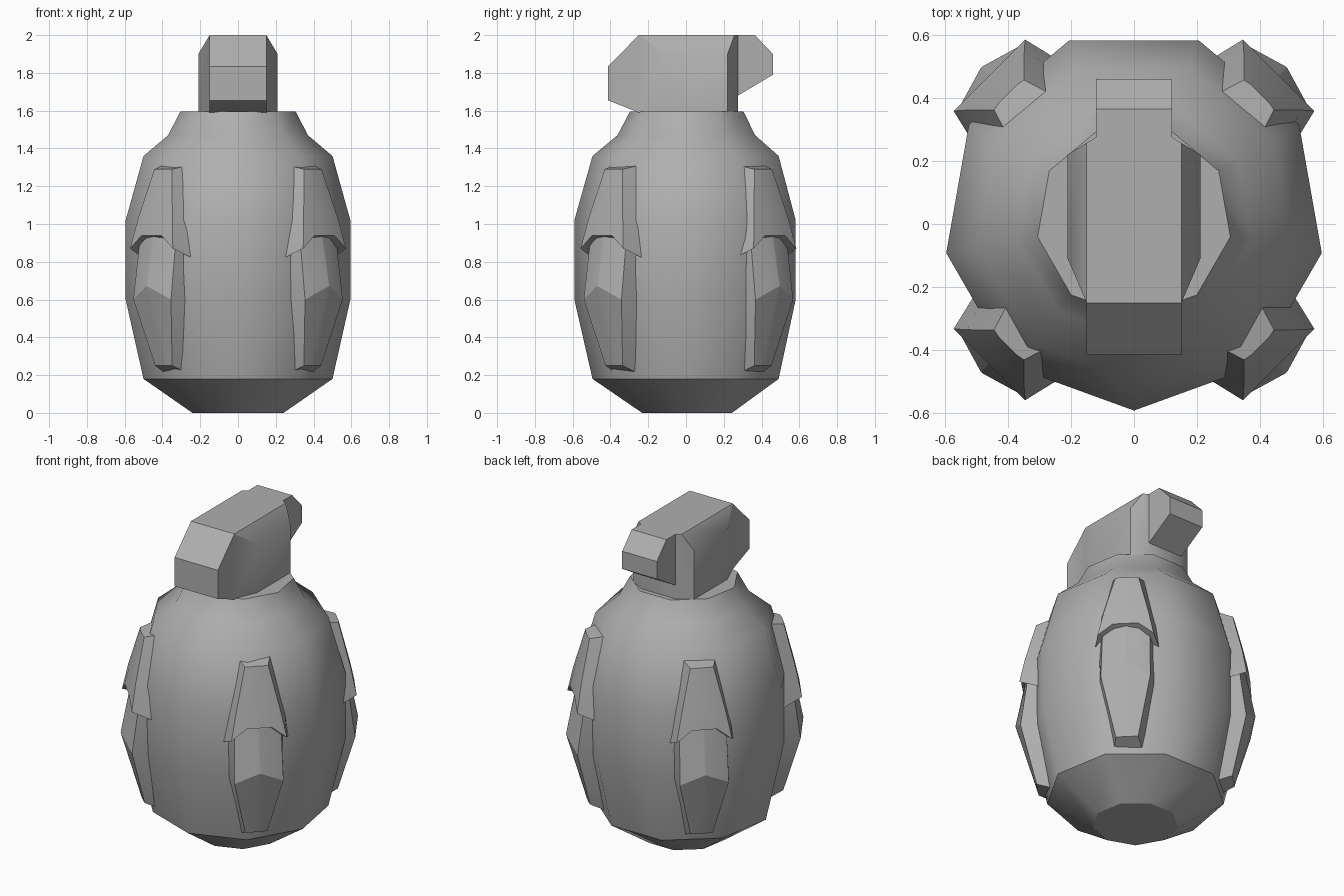
import bpy, bmesh, math
from mathutils import Matrix, Vector

if "Cube" in bpy.data.objects:
    bpy.data.objects.remove(bpy.data.objects["Cube"])

CY = 0.013  # the nine-sided body is slightly off the origin
grey = bpy.data.materials.new("dark_grey")
grey.diffuse_color = (0.43, 0.43, 0.43, 1)
grey.use_nodes = True
grey.node_tree.nodes["Principled BSDF"].inputs["Base Color"].default_value = grey.diffuse_color


def finish(bm, name, angle=None):
    bmesh.ops.recalc_face_normals(bm, faces=bm.faces)
    mesh = bpy.data.meshes.new(name)
    bm.to_mesh(mesh)
    bm.free()
    mesh.materials.append(grey)
    obj = bpy.data.objects.new(name, mesh)
    bpy.context.collection.objects.link(obj)
    if angle:
        bpy.ops.object.select_all(action='DESELECT')
        obj.select_set(True)
        bpy.context.view_layer.objects.active = obj
        bpy.ops.object.shade_smooth_by_angle(angle=math.radians(angle))
    return obj


def bridge(bm, a, b):
    n = len(a)
    for i in range(n):
        bm.faces.new((a[i], a[(i + 1) % n], b[(i + 1) % n], b[i]))


def prism(bm, lower, upper):
    a = [bm.verts.new(p) for p in lower]
    b = [bm.verts.new(p) for p in upper]
    bridge(bm, a, b)
    bm.faces.new(a)
    bm.faces.new(b)


# Body: nine-sided lathe with one vertex column at the front
profile = [(0.245, 0), (0.508, 0.18), (0.604, 0.60), (0.604, 1.02),
           (0.508, 1.36), (0.376, 1.47), (0.31, 1.595)]
bm = bmesh.new()
rings = []
for r, z in profile:
    angles = [math.radians(-90 + 40 * i) for i in range(9)]
    rings.append([bm.verts.new((r * math.cos(a), CY + r * math.sin(a), z)) for a in angles])
for a, b in zip(rings, rings[1:]):
    bridge(bm, a, b)
bm.faces.new(rings[0])
bm.faces.new(rings[-1])
for f in bm.faces:
    f.smooth = len(f.verts) == 4
for ring in (rings[0], rings[1], rings[-1]):
    for i in range(9):
        bm.edges.get((ring[i], ring[(i + 1) % 9])).smooth = False
finish(bm, "body")

# Fuse head: extruded plan, trimmed at the front top, front bottom and long top edges
half = [(0.15, -0.413), (0.15, -0.25), (0.21, -0.11), (0.21, 0.22), (0.12, 0.275)]
plan = half + [(-x, y) for x, y in reversed(half)]
bm = bmesh.new()
prism(bm, [(x, y, 1.59) for x, y in plan], [(x, y, 2.0) for x, y in plan])
cuts = [((0, -0.25, 2.0), (0, -0.165, 0.163)), ((0, -0.25, 1.59), (0, -0.065, -0.163)),
        ((0.15, 0, 2.0), (0.10, 0, 0.06)), ((-0.15, 0, 2.0), (-0.10, 0, 0.06))]
for co, no in cuts:
    bmesh.ops.bisect_plane(bm, geom=bm.verts[:] + bm.edges[:] + bm.faces[:], dist=1e-4,
                           plane_co=co, plane_no=no, clear_outer=True)
    bmesh.ops.holes_fill(bm, edges=bm.edges[:], sides=0)
finish(bm, "fuse_head", 35)

# Rear catch: side profile (y, z) extruded across x
pts = [(0.275, 2.0), (0.365, 2.0), (0.46, 1.90), (0.46, 1.79), (0.275, 1.68)]
bm = bmesh.new()
prism(bm, [(-0.12, y, z) for y, z in pts], [(0.12, y, z) for y, z in pts])
finish(bm, "rear_catch")


# Side fins: each section is half-width, radius, height for outer mid, outer, inner, inner mid
def fin(name, sections, turn, sharp_ridge):
    bm = bmesh.new()
    rows = []
    for om, o, i, im in sections:
        ring = [(-om[0], om), (-o[0], o), (-i[0], i), (-im[0], im),
                (im[0], im), (i[0], i), (o[0], o), (om[0], om)]
        rows.append([bm.verts.new((t, -p[1], p[2])) for t, p in ring])
    for a, b in zip(rows, rows[1:]):
        bridge(bm, a, b)
    for r in (rows[0], rows[-1]):
        for ids in ((0, 1, 2, 3), (4, 5, 6, 7), (0, 3, 4, 7)):
            bm.faces.new([r[k] for k in ids])
    bmesh.ops.recalc_face_normals(bm, faces=bm.faces)
    for f in bm.faces:
        f.smooth = True
    for e in bm.edges:
        e.smooth = e.calc_face_angle(0) < math.radians(37)
    if sharp_ridge:
        for p, q in ((0, 1), (6, 7), (7, 0)):
            bm.edges.get((rows[1][p], rows[1][q])).smooth = False
    bmesh.ops.transform(bm, verts=bm.verts, matrix=Matrix.Translation(Vector((0, CY, 0)))
                        @ Matrix.Rotation(turn, 4, 'Z'))
    finish(bm, name)


upper = [[(0.04, 0.565, 1.29), (0.067, 0.56, 1.29), (0.095, 0.47, 1.31), (0.05, 0.47, 1.31)],
         [(0.06, 0.622, 1.06), (0.128, 0.62, 1.03), (0.17, 0.50, 1.01), (0.06, 0.50, 1.03)],
         [(0.073, 0.648, 0.94), (0.16, 0.648, 0.87), (0.188, 0.53, 0.82), (0.065, 0.53, 0.89)]]
lower = [[(0.02, 0.56, 0.25), (0.064, 0.557, 0.25), (0.085, 0.45, 0.205), (0.02, 0.45, 0.205)],
         [(0.005, 0.683, 0.67), (0.141, 0.643, 0.60), (0.165, 0.50, 0.60), (0.005, 0.50, 0.60)],
         [(0.005, 0.622, 0.98), (0.135, 0.60, 0.92), (0.17, 0.50, 0.92), (0.005, 0.50, 0.95)]]
places = ["front_right", "back_right", "back_left", "front_left"]
for k, place in enumerate(places):
    turn = math.radians(45 + 90 * k)
    fin("upper_fin_" + place, upper, turn, False)
    fin("lower_fin_" + place, lower, turn, True)
